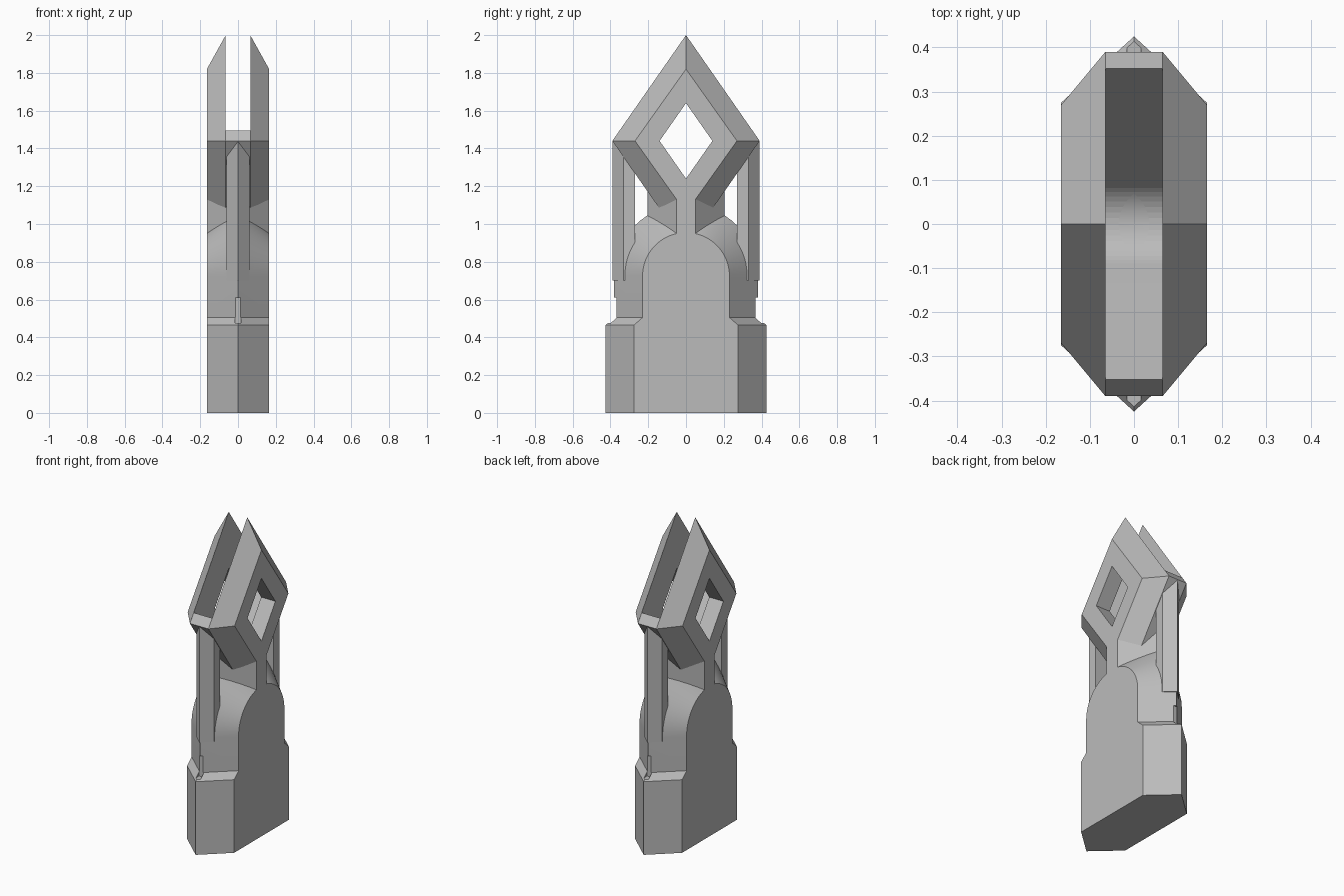
import bpy, bmesh, math

cube = bpy.data.objects.get("Cube")
if cube:
    bpy.data.objects.remove(cube, do_unlink=True)

grey = bpy.data.materials.new("plain grey")
grey.use_nodes = True
COLOUR = (0.5, 0.5, 0.5, 1)
grey.diffuse_color = COLOUR
grey.node_tree.nodes["Principled BSDF"].inputs["Base Color"].default_value = COLOUR

HALF = 0.165      # half thickness of the whole piece
GAP = 0.065       # half width of the slot between the blades
MID = 1.44        # height of the diamond's centre
SLOPE = 0.56 / 0.39


def loft(name, rings, closed=False):
    """Join rings of points; cap the ends, or wrap round if closed."""
    bm = bmesh.new()
    loops = [[bm.verts.new(p) for p in ring] for ring in rings]
    n = len(loops[0])
    pairs = list(zip(loops, loops[1:]))
    if closed:
        pairs.append((loops[-1], loops[0]))
    else:
        bm.faces.new(loops[0])
        bm.faces.new(loops[-1][::-1])
    for a, b in pairs:
        for i in range(n):
            j = (i + 1) % n
            bm.faces.new((a[i], b[i], b[j], a[j]))
    bmesh.ops.recalc_face_normals(bm, faces=bm.faces)
    mesh = bpy.data.meshes.new(name)
    bm.to_mesh(mesh)
    bm.free()
    mesh.materials.append(grey)
    obj = bpy.data.objects.new(name, mesh)
    bpy.context.collection.objects.link(obj)
    return obj


def slab(name, outline, half):
    """Extrude a (y, z) outline across x."""
    return loft(name, [[(x, y, z) for y, z in outline] for x in (-half, half)])


def diamond(x, w, h):
    return [(x, 0, MID + h), (x, w, MID), (x, 0, MID - h), (x, -w, MID)]


def cut(obj, cutter):
    mod = obj.modifiers.new("cut", "BOOLEAN")
    mod.operation = "DIFFERENCE"
    mod.solver = "EXACT"
    mod.object = cutter
    bpy.context.view_layer.objects.active = obj
    bpy.ops.object.modifier_apply(modifier=mod.name)


def smooth(obj):
    bpy.ops.object.select_all(action="DESELECT")
    obj.select_set(True)
    bpy.context.view_layer.objects.active = obj
    bpy.ops.object.shade_smooth_by_angle(angle=math.radians(25))


# Body: pointed plan, stepped ledge and arched top
def body_ring(x, base, upper):
    side = [(-base, 0), (-base, 0.465), (-upper, 0.505)]
    arc = [(-upper * math.cos(t), 0.725 + upper * math.sin(t))
           for t in (math.pi * i / 32 for i in range(33))]
    outline = side + arc + [(-y, z) for y, z in reversed(side)]
    return [(x, y, z) for y, z in outline]


body = loft("body", [body_ring(-HALF, 0.275, 0.23), body_ring(0, 0.425, 0.38),
                     body_ring(HALF, 0.275, 0.23)])

# Neck: pointed post that carries the diamond
plan = [(HALF, 0.05), (0, 0.205), (-HALF, 0.05),
        (-HALF, -0.05), (0, -0.205), (HALF, -0.05)]
neck = loft("neck", [[(x, y, z) for x, y in plan] for z in (0.7, 1.18)])

# Slot floor between the blades: a V with a rounded bottom
angle = math.atan(SLOPE)
radius = 0.09 / math.sin(angle)
centre = 1.12 + radius * math.cos(angle)
floor = [(-0.352, 1.494)]
for i in range(17):
    t = angle * (i / 8 - 1)
    floor.append((radius * math.sin(t), centre - radius * math.cos(t)))
floor.append((0.352, 1.494))
web = slab("diamond_web", [(-0.39, MID)] + floor + [(0.39, MID), (0, MID - 0.56)], GAP)
slot = slab("slot_cutter", floor + [(0.352, 2), (-0.352, 2)], GAP)
cut(body, slot)
cut(neck, slot)
bpy.data.objects.remove(slot, do_unlink=True)

for side, name in ((1, "left"), (-1, "right")):
    # Blades: bevelled diamonds with a diamond window
    loft(name + "_blade", [diamond(side * GAP, 0.39, 0.56),
                           diamond(side * HALF, 0.27, 0.38),
                           diamond(side * HALF, 0.14, 0.2),
                           diamond(side * GAP, 0.14, 0.2)], closed=True)

for side, name in ((-1, "front"), (1, "back")):
    # Struts: ridged bars rising to the underside of the diamond
    w = 0.062
    foot = [(-w, 0.27), (w, 0.27), (w, 0.33), (0, 0.388), (-w, 0.33)]
    loft(name + "_strut",
         [[(x, side * y, 0.7) for x, y in foot],
          [(x, side * y, MID - 0.56 + SLOPE * y) for x, y in foot]])
    # Notch above the ledge
    notch = slab("notch_cutter", [(side * 0.368, 0.475), (side * 0.45, 0.475),
                                  (side * 0.45, 0.61), (side * 0.368, 0.61)], 0.016)
    cut(body, notch)
    bpy.data.objects.remove(notch, do_unlink=True)

for obj in (body, web):
    smooth(obj)
